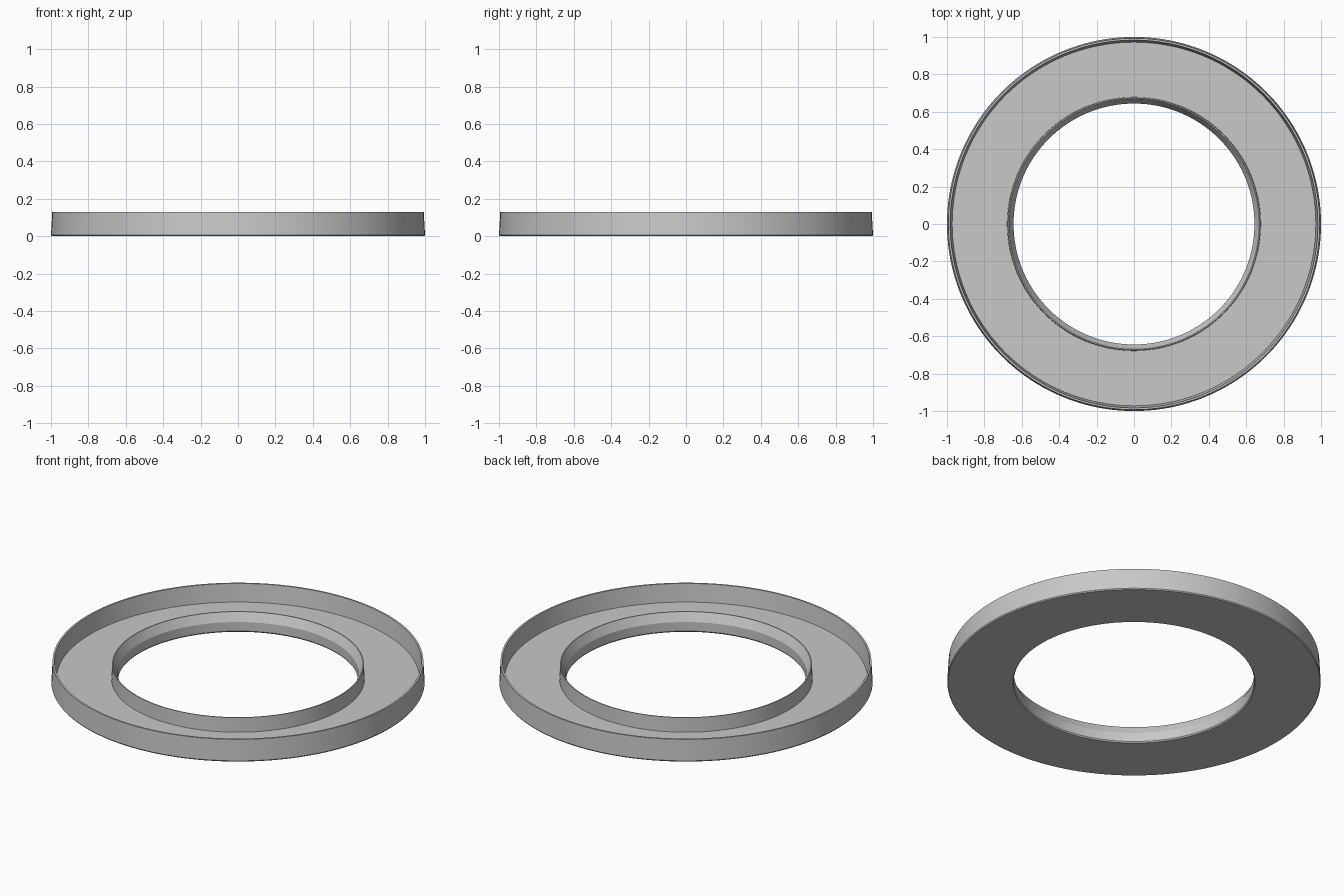
import bpy
import bmesh
from math import radians, tau
from mathutils import Matrix

cube = bpy.data.objects.get("Cube")
if cube:
    bpy.data.objects.remove(cube, do_unlink=True)

# Plain grey material
grey = bpy.data.materials.new("light_grey")
grey.use_nodes = True
colour = (0.58, 0.58, 0.58, 1)
grey.diffuse_color = colour
grey.node_tree.nodes["Principled BSDF"].inputs["Base Color"].default_value = colour


def lathe(name, profile, material, segments=160):
    """Revolve a closed (radius, height) profile about the z axis."""
    bm = bmesh.new()
    verts = [bm.verts.new((r, 0, z)) for r, z in profile]
    edges = [bm.edges.new((v, verts[(i + 1) % len(verts)]))
             for i, v in enumerate(verts)]
    bmesh.ops.spin(bm, geom=verts + edges, cent=(0, 0, 0), axis=(0, 0, 1),
                   angle=tau, steps=segments, use_merge=True)
    bmesh.ops.remove_doubles(bm, verts=bm.verts, dist=1e-5)
    bmesh.ops.recalc_face_normals(bm, faces=bm.faces)
    mesh = bpy.data.meshes.new(name)
    bm.to_mesh(mesh)
    bm.free()
    mesh.materials.append(material)
    obj = bpy.data.objects.new(name, mesh)
    bpy.context.collection.objects.link(obj)
    bpy.ops.object.select_all(action="DESELECT")
    obj.select_set(True)
    bpy.context.view_layer.objects.active = obj
    bpy.ops.object.shade_smooth_by_angle(angle=radians(20))
    return obj


# Tray cross-section: outer wall, floor, then lower inner collar
outer_wall = [(0.996, 0), (1.0, 0.006), (0.993, 0.13), (0.983, 0.13)]
floor = [(0.972, 0.025), (0.678, 0.025)]
inner_collar = [(0.675, 0.11), (0.669, 0.11), (0.644, 0.06),
                (0.644, 0.007), (0.649, 0)]
lathe("ring_tray", outer_wall + floor + inner_collar, grey)
